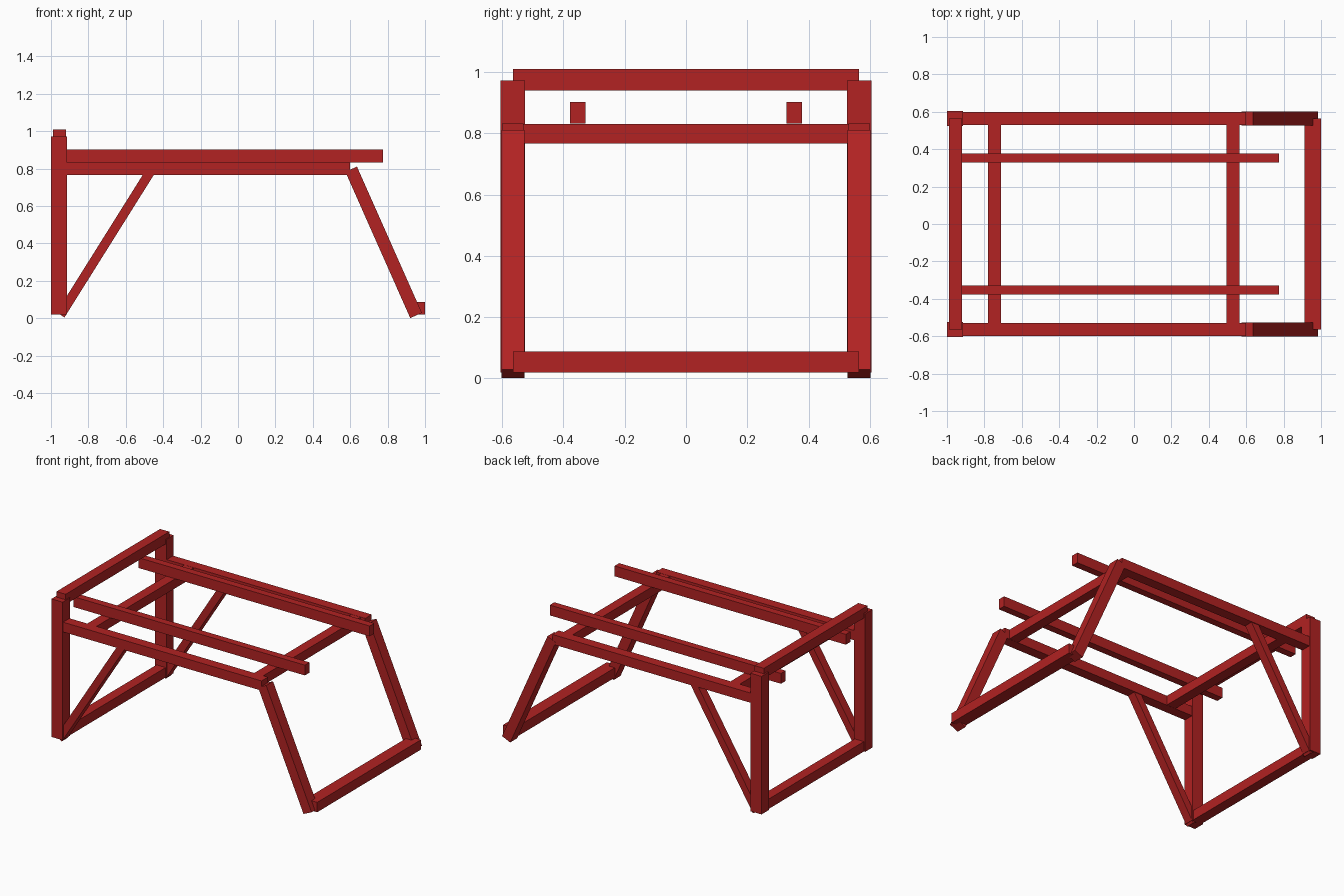
import bpy
import math
from mathutils import Vector

default = bpy.data.objects.get("Cube")
if default:
    bpy.data.objects.remove(default, do_unlink=True)

red = bpy.data.materials.new("red_paint")
red.use_nodes = True
colour = (0.445, 0.016, 0.016, 1)
red.diffuse_color = colour
red.node_tree.nodes["Principled BSDF"].inputs["Base Color"].default_value = colour


def beam(name, size, centre, tilt=0.0):
    """Square-cut timber, tilted about the y axis."""
    bpy.ops.mesh.primitive_cube_add(size=1, location=centre, rotation=(0, tilt, 0))
    ob = bpy.context.object
    ob.name = name
    ob.scale = size
    bpy.ops.object.transform_apply(location=False, rotation=False, scale=True)
    ob.data.materials.append(red)
    return ob


def box(name, xs, ys, zs):
    """Beam given by its extents."""
    spans = (xs, ys, zs)
    return beam(name, [b - a for a, b in spans], [(a + b) / 2 for a, b in spans])


def strut(name, start, end, y, depth, thick):
    """Sloping beam between two (x, z) points."""
    a, b = Vector((start[0], y, start[1])), Vector((end[0], y, end[1]))
    d = b - a
    return beam(name, (thick, depth, d.length), (a + b) / 2, math.atan2(d.x, d.z))


# Parts repeated on both sides
for side, s in (("left", 1), ("right", -1)):
    def span(inner, outer):
        return sorted((s * inner, s * outer))

    box(side + "_post", (-1, -0.915), span(0.525, 0.605), (0.02, 0.972))
    box(side + "_side_rail", (-0.99, 0.6), span(0.53, 0.6), (0.765, 0.832))
    box(side + "_long_bar", (-0.99, 0.775), span(0.328, 0.378), (0.832, 0.903))
    strut(side + "_sloping_leg", (0.952, 0.015), (0.605, 0.797), s * 0.564, 0.075, 0.068)
    strut(side + "_brace", (-0.949, 0.018), (-0.468, 0.785), s * 0.565, 0.06, 0.05)

# Cross rails joining the two sides
box("top_rail", (-0.99, -0.92), (-0.565, 0.565), (0.94, 1.01))
box("post_foot_rail", (-0.99, -0.92), (-0.565, 0.565), (0.02, 0.088))
box("leg_foot_rail", (0.912, 1.0), (-0.565, 0.565), (0.02, 0.088))
box("rear_cross_rail", (-0.78, -0.71), (-0.565, 0.565), (0.766, 0.831))
box("front_cross_rail", (0.494, 0.563), (-0.565, 0.565), (0.766, 0.831))
